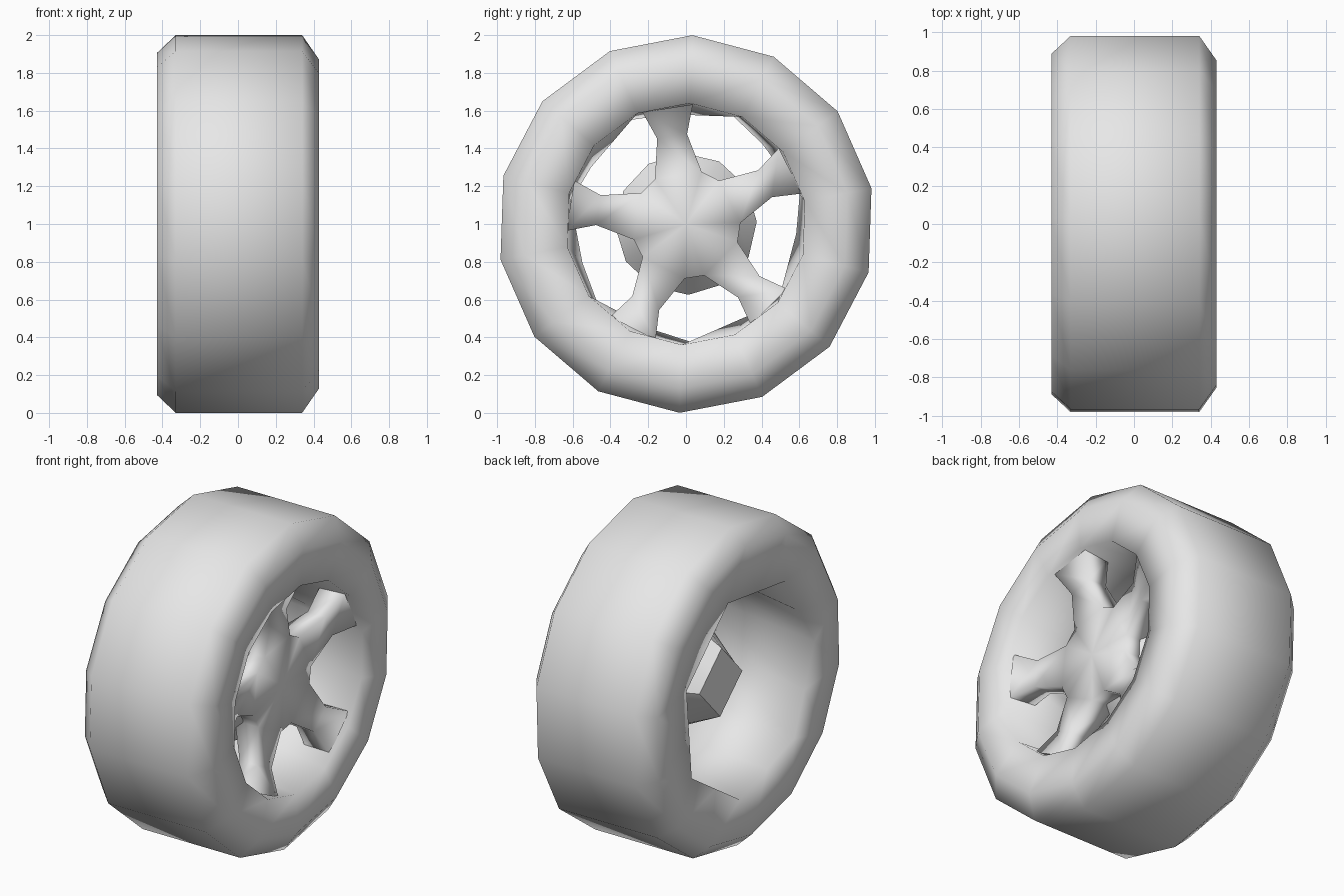
import bpy
import bmesh
from math import cos, sin, pi, radians
from mathutils import Vector

cube = bpy.data.objects.get("Cube")
if cube:
    bpy.data.objects.remove(cube, do_unlink=True)

CENTRE_Z = 1.0

grey = bpy.data.materials.new("plain_grey")
grey.use_nodes = True
grey.diffuse_color = (0.8, 0.8, 0.8, 1)
grey.node_tree.nodes["Principled BSDF"].inputs["Base Color"].default_value = (0.8, 0.8, 0.8, 1)


def polar(x, r, angle):
    """Point around the wheel axis, which runs along x."""
    return Vector((x, r * cos(angle), CENTRE_Z + r * sin(angle)))


def ring(x, r, sides, phase, corners=None):
    """Ring of points; corners pulls it onto a polygon with fewer sides."""
    points = []
    for i in range(sides):
        t = 2 * pi * i / sides
        radius = r
        if corners:
            half = pi / corners
            radius = r * cos(half) / cos(t % (2 * half) - half)
        points.append(polar(x, radius, t + radians(phase)))
    return points


def bridge(bm, a, b):
    for i in range(len(a)):
        j = (i + 1) % len(a)
        bm.faces.new((a[i], a[j], b[j], b[i]))


def finish(bm, name, angle):
    bmesh.ops.recalc_face_normals(bm, faces=bm.faces)
    mesh = bpy.data.meshes.new(name)
    bm.to_mesh(mesh)
    bm.free()
    mesh.materials.append(grey)
    obj = bpy.data.objects.new(name, mesh)
    bpy.context.collection.objects.link(obj)
    bpy.ops.object.select_all(action="DESELECT")
    obj.select_set(True)
    bpy.context.view_layer.objects.active = obj
    bpy.ops.object.shade_smooth_by_angle(angle=radians(angle))
    return obj


def loft(name, rings, angle, closed):
    bm = bmesh.new()
    loops = [[bm.verts.new(p) for p in points] for points in rings]
    for a, b in zip(loops, loops[1:]):
        bridge(bm, a, b)
    if closed:
        bridge(bm, loops[-1], loops[0])
    else:
        bm.faces.new(loops[0])
        bm.faces.new(loops[-1])
    return finish(bm, name, angle)


# Tyre and barrel: fourteen sides, with a seven-sided rear opening
TURN = 10.9
loft("tyre", [
    ring(-0.43, 0.65, 14, 20.6, corners=7),
    ring(-0.43, 0.905, 14, TURN),
    ring(-0.33, 1.0, 14, TURN),
    ring(0.34, 1.0, 14, TURN),
    ring(0.43, 0.87, 14, TURN),
    ring(0.415, 0.64, 14, TURN),
], 180, closed=True)

# Hub behind the spokes, tapering to a square rear end
loft("hub", [
    ring(-0.24, 0.21, 12, 2, corners=4),
    ring(0.1, 0.375, 12, 2),
    ring(0.21, 0.28, 12, 2),
], 30, closed=False)

# Five spokes: (along, half width, front x, back x) from root to tip
SPOKE = [(0.26, 0.125, 0.3, 0.14), (0.47, 0.08, 0.33, 0.21), (0.62, 0.135, 0.39, 0.22)]
bm = bmesh.new()
sides = []
for layer, middle_x in ((2, 0.31), (3, 0.12)):
    middle = bm.verts.new(polar(middle_x, 0, 0))
    outline, roots = [], []
    for k in range(5):
        turn = radians(27 + 72 * k)
        out = Vector((0, cos(turn), sin(turn)))
        across = Vector((0, -sin(turn), cos(turn)))
        pairs = []
        for station in SPOKE:
            base = Vector((station[layer], 0, CENTRE_Z)) + out * station[0]
            pairs.append([bm.verts.new(base + across * station[1] * s) for s in (-1, 1)])
        for (a, b), (c, d) in zip(pairs, pairs[1:]):
            bm.faces.new((a, c, d, b))
        roots += pairs[0]
        outline += [p[0] for p in pairs] + [p[1] for p in reversed(pairs)]
    for i, v in enumerate(roots):
        bm.faces.new((middle, v, roots[(i + 1) % len(roots)]))
    sides.append(outline)
bridge(bm, *sides)
finish(bm, "star_spokes", 100)
